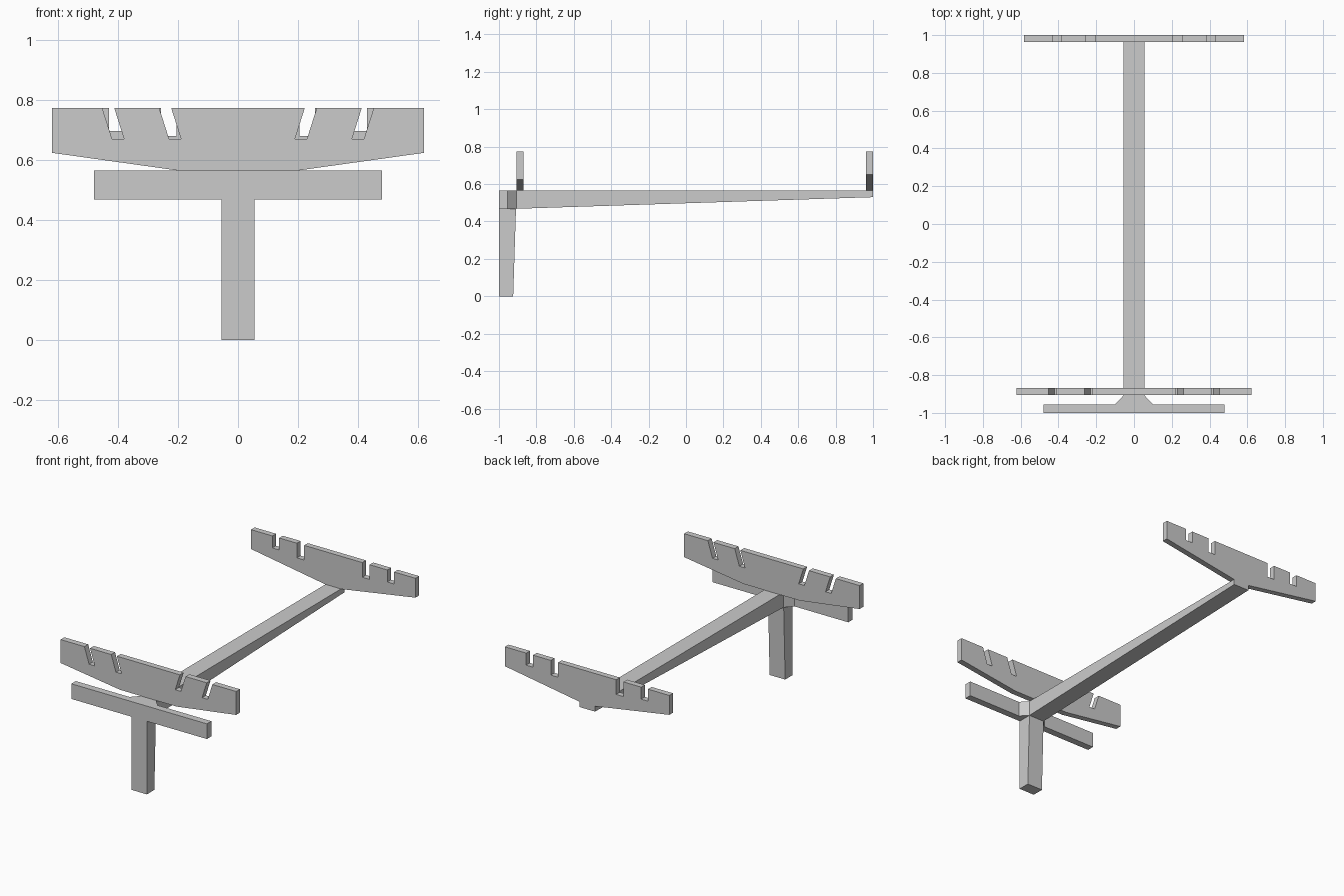
import bpy, bmesh
from mathutils import Vector

if "Cube" in bpy.data.objects:
    bpy.data.objects.remove(bpy.data.objects["Cube"])


def prism(name, points, axis, start, end):
    """Extrude a closed 2D outline along one world axis."""
    place = {"x": lambda a, b: (start, a, b),
             "y": lambda a, b: (a, start, b),
             "z": lambda a, b: (a, b, start)}[axis]
    move = Vector([end - start if a == axis else 0 for a in "xyz"])
    bm = bmesh.new()
    face = bm.faces.new([bm.verts.new(place(*p)) for p in points])
    result = bmesh.ops.extrude_face_region(bm, geom=[face])
    verts = [g for g in result["geom"] if isinstance(g, bmesh.types.BMVert)]
    bmesh.ops.translate(bm, verts=verts, vec=move)
    bmesh.ops.recalc_face_normals(bm, faces=bm.faces)
    mesh = bpy.data.meshes.new(name)
    bm.to_mesh(mesh)
    bm.free()
    obj = bpy.data.objects.new(name, mesh)
    bpy.context.collection.objects.link(obj)
    return obj


def mirrored(half):
    """Complete a right-half outline by reflecting it across x = 0."""
    return half + [(-x, v) for x, v in reversed(half)]


HALF = 0.055      # half width of leg and beam
TOP = 0.565       # top of beam and crossbar
UNDER = 0.468     # underside of crossbar
RACK_TOP = 0.774

# Front leg, slightly tapered on its back side
prism("front_leg", [(-1, 0), (-0.924, 0), (-0.909, UNDER), (-1, UNDER)],
      "x", -HALF, HALF)

# Crossbar with a tapered centre block joining the beam
prism("crossbar", mirrored([(0.48, -1), (0.48, -0.955), (0.1, -0.955), (HALF, -0.907)]),
      "z", UNDER, TOP)

# Long beam, thinner towards the back
prism("long_beam", [(-0.907, UNDER), (1, 0.53), (1, TOP), (-0.907, TOP)],
      "x", -HALF, HALF)


def rack(name, width, end_z, flat, slots, y0, y1):
    """Upright plate with a sloped underside and slots cut in its top edge.
    Each slot: (bottom left x, bottom right x, depth z, top offset)."""
    half = [(flat, TOP), (width, end_z), (width, RACK_TOP)]
    for left, right, z, lean in slots:
        half += [(right + lean, RACK_TOP), (right, z), (left, z), (left + lean, RACK_TOP)]
    prism(name, mirrored(half), "y", y0, y1)


# Front rack plate with leaning slots
rack("front_rack", 0.621, 0.624, 0.2,
     [(0.38, 0.42, 0.67, 0.033), (0.19, 0.23, 0.67, 0.033)], -0.906, -0.868)

# Rear rack plate with upright slots
rack("rear_rack", 0.582, 0.65, 0.06,
     [(0.383, 0.431, 0.697, 0), (0.206, 0.257, 0.68, 0)], 0.963, 1.0)
